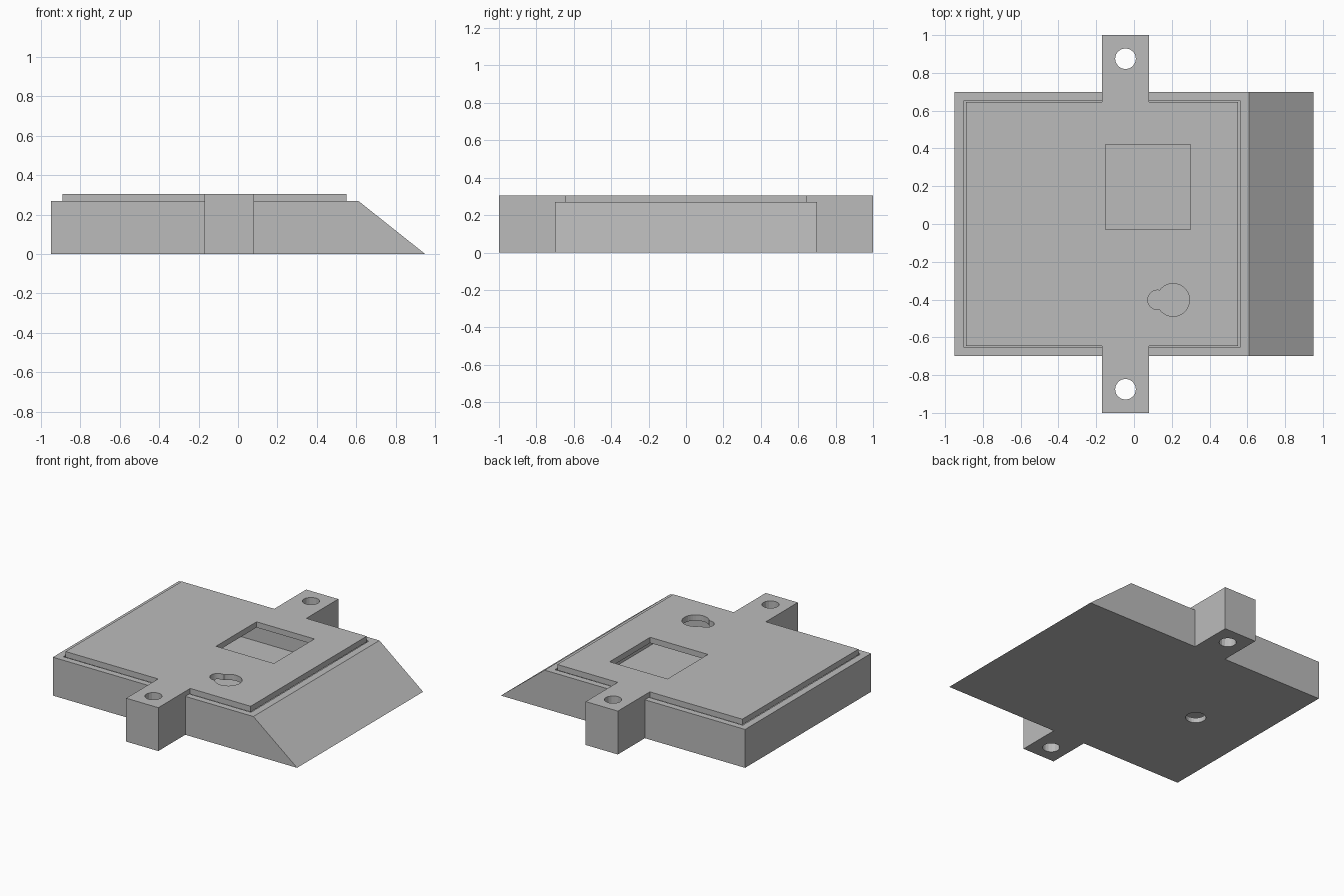
import bpy
import bmesh
from mathutils import Matrix, Vector

if "Cube" in bpy.data.objects:
    bpy.data.objects.remove(bpy.data.objects["Cube"])

grey = bpy.data.materials.new("plain grey")
grey.use_nodes = True
COLOUR = (0.5, 0.5, 0.5, 1)
grey.diffuse_color = COLOUR
grey.node_tree.nodes["Principled BSDF"].inputs["Base Color"].default_value = COLOUR


def finish(name, bm):
    bmesh.ops.recalc_face_normals(bm, faces=bm.faces)
    mesh = bpy.data.meshes.new(name)
    bm.to_mesh(mesh)
    bm.free()
    mesh.materials.append(grey)
    ob = bpy.data.objects.new(name, mesh)
    bpy.context.collection.objects.link(ob)
    return ob


def box(name, x0, x1, y0, y1, z0, z1):
    bm = bmesh.new()
    mid = Vector((x0 + x1, y0 + y1, z0 + z1)) / 2
    size = (x1 - x0, y1 - y0, z1 - z0, 1)
    bmesh.ops.create_cube(bm, size=1, matrix=Matrix.Translation(mid) @ Matrix.Diagonal(size))
    return finish(name, bm)


def cylinder(name, x, y, radius, z0, z1, sides):
    bm = bmesh.new()
    bmesh.ops.create_cone(bm, cap_ends=True, segments=sides, radius1=radius, radius2=radius,
                          depth=z1 - z0, matrix=Matrix.Translation((x, y, (z0 + z1) / 2)))
    return finish(name, bm)


def combine(target, tool, operation):
    """Apply a boolean to target and remove the tool."""
    mod = target.modifiers.new("join", 'BOOLEAN')
    mod.object, mod.operation, mod.solver = tool, operation, 'EXACT'
    bpy.context.view_layer.update()
    graph = bpy.context.evaluated_depsgraph_get()
    mesh = bpy.data.meshes.new_from_object(target.evaluated_get(graph))
    target.modifiers.clear()
    target.data = mesh
    bpy.data.objects.remove(tool)


TOP, RIM, LID_Z = 0.305, 0.27, 0.265
TAB = (-0.17, 0.08)

# Housing: wedge-ended profile extruded along y
bm = bmesh.new()
profile = [(-0.95, 0), (0.95, 0), (0.61, RIM), (-0.95, RIM)]
face = bm.faces.new([bm.verts.new((x, -0.7, z)) for x, z in profile])
sweep = bmesh.ops.extrude_face_region(bm, geom=[face])
bmesh.ops.translate(bm, vec=(0, 1.4, 0),
                    verts=[v for v in sweep["geom"] if isinstance(v, bmesh.types.BMVert)])
housing = finish("housing", bm)

# Hollow interior, open at the top
combine(housing, box("interior", -0.9, 0.56, -0.655, 0.655, 0.035, 0.5), 'DIFFERENCE')

# Raised lid, joined to the tabs by a cross strip
combine(housing, box("lid_strip", *TAB, -1, 1, LID_Z, TOP), 'UNION')
combine(housing, box("lid", -0.89, 0.55, -0.645, 0.645, LID_Z, TOP), 'UNION')

# Mounting tabs with screw holes
for side in (-1, 1):
    y0, y1 = sorted((side * 0.66, side))
    combine(housing, box("tab", *TAB, y0, y1, 0, TOP), 'UNION')
    combine(housing, cylinder("screw_hole", -0.045, side * 0.875, 0.055, -0.1, 0.5, 16), 'DIFFERENCE')

# Square window and keyhole through the lid
combine(housing, box("window", -0.15, 0.3, -0.03, 0.42, 0.2, 0.5), 'DIFFERENCE')
combine(housing, cylinder("keyhole_large", 0.207, -0.402, 0.087, 0.2, 0.5, 32), 'DIFFERENCE')
combine(housing, cylinder("keyhole_small", 0.125, -0.402, 0.052, 0.2, 0.5, 24), 'DIFFERENCE')

# Cable hole through the floor
combine(housing, cylinder("cable_hole", -0.505, 0.01, 0.065, -0.1, 0.1, 24), 'DIFFERENCE')
